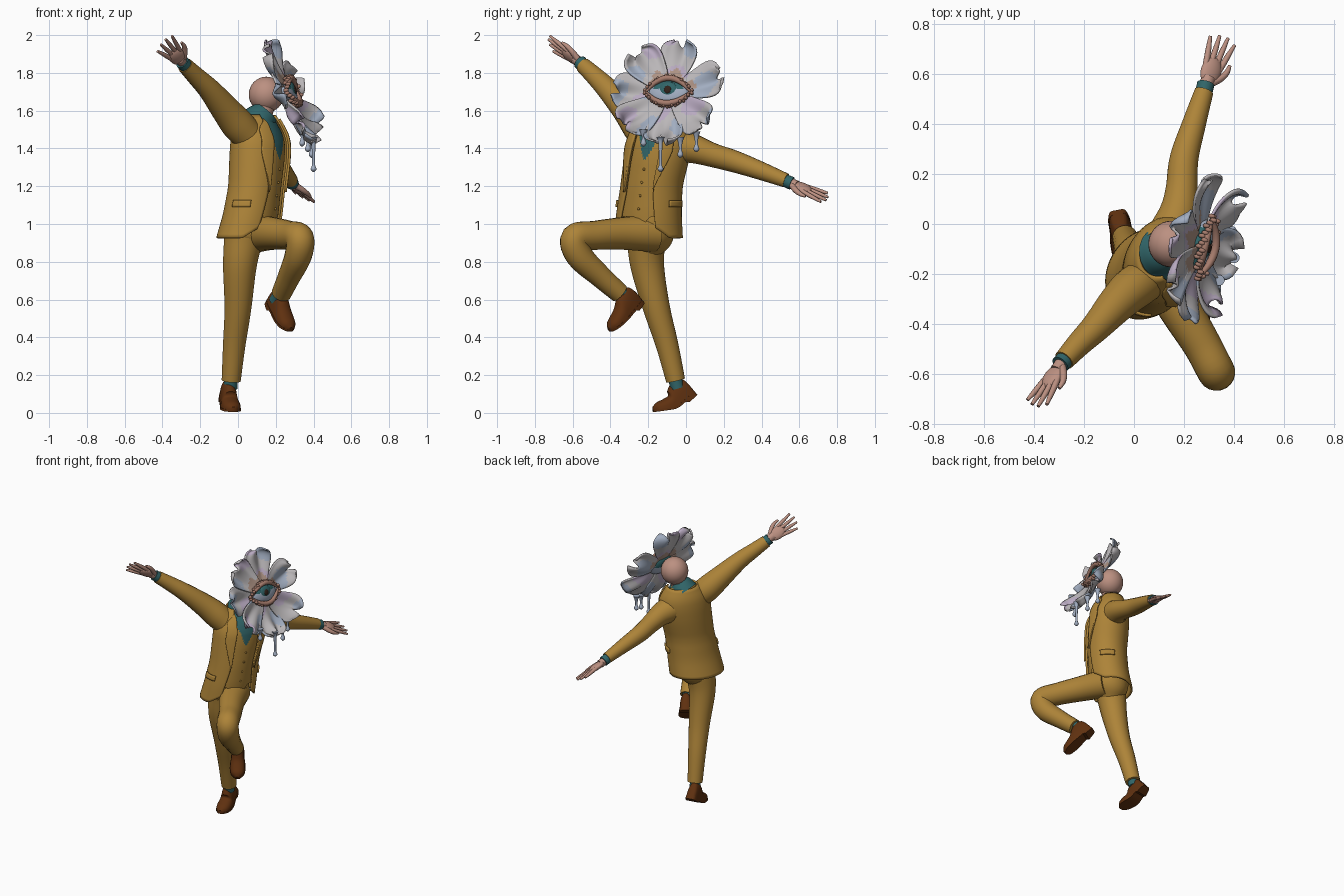
import bpy, bmesh, math
from mathutils import Vector, Matrix

old = bpy.data.objects.get("Cube")
if old:
    bpy.data.objects.remove(old)


def material(name, rgb):
    m = bpy.data.materials.new(name)
    m.use_nodes = True
    m.diffuse_color = (*rgb, 1)
    bsdf = next(n for n in m.node_tree.nodes if n.type == 'BSDF_PRINCIPLED')
    bsdf.inputs["Base Color"].default_value = (*rgb, 1)
    bsdf.inputs["Roughness"].default_value = 0.7
    return m


SUIT = material("ochre cloth", (.42, .23, .04))
TEAL = material("teal shirt", (.03, .13, .14))
SKIN = material("skin", (.5, .28, .22))
SHOE = material("brown leather", (.115, .03, .005))
PALE = material("pale petal", (.49, .47, .48))
BLUE = material("blue petal", (.36, .42, .53))
LILAC = material("lilac petal", (.48, .4, .53))
BEIGE = material("beige petal", (.42, .29, .23))
LID = material("peach eyelid", (.38, .2, .15))
DARK = material("dark pupil", (.03, .015, .01))


def finish(name, bm, mats, rule=None, sharp=45, thick=0):
    bmesh.ops.remove_doubles(bm, verts=bm.verts, dist=1e-5)
    bmesh.ops.recalc_face_normals(bm, faces=bm.faces)
    if rule:
        for f in bm.faces:
            f.material_index = rule(f.calc_center_median())
    me = bpy.data.meshes.new(name)
    bm.to_mesh(me)
    bm.free()
    for m in mats:
        me.materials.append(m)
    for p in me.polygons:
        p.use_smooth = True
    me.set_sharp_from_angle(angle=math.radians(sharp))
    ob = bpy.data.objects.new(name, me)
    bpy.context.collection.objects.link(ob)
    if thick:
        mod = ob.modifiers.new("thickness", 'SOLIDIFY')
        mod.thickness, mod.offset = thick, 0
    return ob


def skin_rings(bm, rings, closed=True, caps=True):
    rows = [[bm.verts.new(p) for p in r] for r in rings]
    n = len(rows[0])
    for a, b in zip(rows, rows[1:]):
        for j in range(n if closed else n - 1):
            k = (j + 1) % n
            bm.faces.new((a[j], a[k], b[k], b[j]))
    if caps:
        bm.faces.new(rows[0])
        bm.faces.new(rows[-1])


def spline(pts, steps=6):
    p = [Vector(q) for q in pts]
    p = [2 * p[0] - p[1]] + p + [2 * p[-1] - p[-2]]
    out = []
    for i in range(1, len(p) - 2):
        a, b, c, d = p[i - 1:i + 3]
        for s in range(steps):
            t = s / steps
            out.append(.5 * (2 * b + (c - a) * t + (2 * a - 5 * b + 4 * c - d) * t * t
                             + (3 * b - a - 3 * c + d) * t ** 3))
    return out + [p[-2]]


def tube(name, pts, mat, sides=20):
    """Smooth tube through (x, y, z, radius) points."""
    s = spline(pts)
    rings, side = [], None
    for i, q in enumerate(s):
        t = (s[min(i + 1, len(s) - 1)] - s[max(i - 1, 0)]).to_3d().normalized()
        side = (side or t.orthogonal())
        side = (side - t * side.dot(t)).normalized()
        up = t.cross(side)
        angs = [math.tau * j / sides for j in range(sides)]
        rings.append([q.to_3d() + (side * math.cos(a) + up * math.sin(a)) * q[3] for a in angs])
    bm = bmesh.new()
    skin_rings(bm, rings)
    return finish(name, bm, [mat])


def ellipsoid(name, matrix, radii, mats, rule=None, seg=24):
    bm = bmesh.new()
    bmesh.ops.create_uvsphere(bm, u_segments=seg, v_segments=seg // 2, radius=1,
                              matrix=matrix @ Matrix.Diagonal((*radii, 1)))
    return finish(name, bm, mats, rule)


def frame(origin, a, b, c):
    m = Matrix((a, b, c)).transposed().to_4x4()
    m.translation = origin
    return m


# Torso surface: height, centre x, centre y, half width, half depth, jacket opening in degrees
SIDE, FWD = Vector((.5, .866, 0)), Vector((.866, -.5, 0))
TORSO = [(.9, .045, -.2, .187, .153, 46), (1.05, .078, -.197, .175, .143, 38),
         (1.2, .1, -.183, .165, .138, 30), (1.35, .112, -.155, .176, .143, 30),
         (1.45, .115, -.14, .178, .138, 27), (1.53, .105, -.125, .145, .11, 32),
         (1.59, .115, -.11, .08, .07, 60)]


def station(z):
    z = min(max(z, TORSO[0][0]), TORSO[-1][0])
    for a, b in zip(TORSO, TORSO[1:]):
        if z <= b[0]:
            t = (z - a[0]) / (b[0] - a[0])
            return [p + (q - p) * t for p, q in zip(a, b)]


def torso_point(z, deg, off):
    near = [station(z + d) for d in (-.03, 0, .03)]
    _, cx, cy, w, d, _ = [sum(c) / 3 for c in zip(*near)]
    a = math.radians(deg)
    return Vector((cx, cy, z)) + SIDE * (w + off) * math.sin(a) + FWD * (d + off) * math.cos(a)


def patch(name, z0, z1, a0, a1, off, mats, rule=None, thick=.012, nz=20, na=40):
    """Cloth panel on the torso: z0 depends on the angle, a0 and a1 on the height."""
    rows = []
    for i in range(nz + 1):
        t, row = i / nz, []
        for j in range(na + 1):
            zn = z0(0) + (z1 - z0(0)) * t
            a = a0(zn) + (a1(zn) - a0(zn)) * j / na
            row.append(torso_point(z0(a) + (z1 - z0(a)) * t, a, off))
        rows.append(row)
    bm = bmesh.new()
    skin_rings(bm, rows, closed=False, caps=False)
    return finish(name, bm, mats, rule, thick=thick)


def shirt_rule(c):
    _, cx, cy, *_ = station(c.z)
    r = c - Vector((cx, cy, c.z))
    return int(r.dot(FWD) > 0 and c.z > 1.33 + abs(r.dot(SIDE)) * 2.1)


patch("vest_and_shirt", lambda a: 1.04 - .05 * math.exp(-((abs(a) - 12) / 10) ** 2), 1.585,
      lambda z: -180, lambda z: 180, -.016, [SUIT, TEAL], shirt_rule, thick=0, nz=60, na=120)
patch("jacket", lambda a: .925 + .05 * max(0, 1 - (min(a, 360 - a) - 40) / 25), 1.575,
      lambda z: station(z)[5], lambda z: 360 - station(z)[5], 0, [SUIT], nz=32, na=64)
for s, label in ((1, "left"), (-1, "right")):
    def edge(z, s=s):
        return s * (station(z)[5] - 2)

    def outer(z, s=s):
        return edge(z) + s * max(1, 24 * min((z - 1.17) / .22, (1.56 - z) / .05, 1))
    patch(label + "_lapel", lambda a: 1.17, 1.555, edge, outer, .011, [SUIT], na=8)
    patch(label + "_pocket_flap", lambda a: 1.09, 1.125, lambda z: s * 62, lambda z: s * 100,
          .01, [SUIT], nz=3, na=10)
for i in range(4):
    ellipsoid("vest_button", Matrix.Translation(torso_point(1.08 + .07 * i, 3, -.014)),
              (.007, .007, .007), [SUIT], seg=10)

# Trousers, sleeves and socks
tube("trouser_hips", [(.07, -.19, 1.12, .12), (.065, -.19, 1.0, .13), (.05, -.19, .92, .12),
                      (.04, -.2, .85, .07)], SUIT)
tube("right_trouser_leg", [(.03, -.21, .93, .105), (.01, -.205, .78, .09), (0, -.157, .56, .072),
                           (-.02, -.1, .36, .06), (-.036, -.055, .172, .051)], SUIT)
tube("left_trouser_leg", [(.1, -.17, .95, .1), (.18, -.33, .95, .087), (.27, -.48, .94, .077),
                          (.327, -.588, .925, .075), (.318, -.563, .83, .072),
                          (.27, -.45, .72, .06), (.23, -.35, .632, .053)], SUIT)
tube("right_sleeve", [(.06, -.22, 1.46, .082), (0, -.255, 1.525, .088), (-.065, -.315, 1.605, .077),
                      (-.15, -.41, 1.71, .06), (-.22, -.48, 1.78, .05),
                      (-.28, -.545, 1.84, .042)], SUIT)
tube("left_sleeve", [(.15, -.04, 1.42, .095), (.178, .05, 1.395, .076), (.19, .14, 1.365, .064),
                     (.2, .26, 1.33, .058), (.24, .4, 1.28, .048), (.28, .53, 1.23, .038)], SUIT)
tube("right_cuff", [(-.27, -.535, 1.83, .036), (-.295, -.562, 1.857, .037)], TEAL)
tube("left_cuff", [(.275, .51, 1.236, .034), (.287, .56, 1.215, .035)], TEAL)
tube("right_sock", [(-.035, -.07, .22, .035), (-.04, -.045, .13, .037)], TEAL)
tube("left_sock", [(.245, -.37, .67, .035), (.2, -.305, .59, .037)], TEAL)

# Collar, neck and head
tube("collar", [(.1, -.115, 1.53, .1), (.123, -.112, 1.56, .088), (.15, -.105, 1.592, .07)], TEAL)
tube("neck", [(.125, -.105, 1.57, .055), (.145, -.085, 1.66, .058)], SKIN)
ellipsoid("head", Matrix.Translation((.15, -.08, 1.685)), (.093, .093, .095), [SKIN], seg=32)


# Hands
def hand(label, wrist, d, thumb):
    wrist, d, thumb = Vector(wrist), Vector(d).normalized(), Vector(thumb)
    s = (thumb - d * thumb.dot(d)).normalized()
    n = d.cross(s)

    def at(x, y, r, z=0):
        return (*(wrist + d * x + s * y + n * z), r)
    tube(label + "_wrist", [at(-.03, 0, .026), at(.04, 0, .028)], SKIN, 14)
    ellipsoid(label + "_palm", frame(wrist + d * .07, d, s, n), (.062, .044, .022), [SKIN])
    for i, size in enumerate((.105, .118, .11, .088)):
        y = .033 - .022 * i
        tube(label + "_finger", [at(.08, y * .9, .013), at(.12, y * 1.15, .0125),
                                 at(.115 + size * .5, y * 1.4, .011),
                                 at(.113 + size, y * 1.7, .007)], SKIN, 10)
    tube(label + "_thumb", [at(.02, .015, .017), at(.06, .048, .015), at(.095, .065, .012),
                            at(.13, .068, .007)], SKIN, 10)


hand("right", (-.29, -.557, 1.853), (-.11, -.175, .115), (.07, -.022, .08))
hand("left", (.285, .55, 1.218), (.075, .2, -.085), (.9, -.45, -.4))


# Shoes: sole curve from heel to toe with a rounded upper
def shoe(label, heel, heading, pitch, bend):
    heel, h = Vector(heel), Vector(heading).normalized()
    side = Vector((-h.y, h.x, 0))
    stations = [(0, .022, .075), (.012, .033, .1), (.05, .042, .118), (.1, .044, .1),
                (.145, .05, .07), (.19, .05, .052), (.225, .04, .04), (.25, .014, .02)]
    pos, last, upper, sole = heel.copy(), 0, [], []
    for d, w, top in spline(stations, 4):
        a = math.radians(pitch - bend * min(max((d - .11) / .05, 0), 1))
        pos = pos + (h * math.cos(a) - Vector((0, 0, math.sin(a)))) * (d - last)
        last = d
        up = h * math.sin(a) + Vector((0, 0, math.cos(a)))
        arc = [math.pi * j / 14 for j in range(15)]
        upper.append([pos + side * w * math.cos(t) + up * top * math.sin(t) ** .7 for t in arc])
        low = .022 if d < .07 else .008
        sole.append([pos + side * w * x * 1.04 + up * y
                     for x, y in ((-1, .004), (1, .004), (1, -low), (-1, -low))])
    for name, rings in (("_shoe_upper", upper), ("_shoe_sole", sole)):
        bm = bmesh.new()
        skin_rings(bm, rings)
        finish(label + name, bm, [SHOE])


shoe("right", (-.065, .042, .113), (.19, -1, 0), 40, 32)
shoe("left", (.173, -.245, .6), (.105, -.16, 0), 43, 4)

# Flower frame: local x across, y up, z outwards
az, el = math.radians(-13), math.radians(18)
N = Vector((math.cos(el) * math.cos(az), math.cos(el) * math.sin(az), math.sin(el)))
U = Vector((-math.sin(az), math.cos(az), 0))
FLOWER = frame(Vector((.268, -.09, 1.695)), U, N.cross(U), N)
TO_FLOWER = FLOWER.inverted()


def petal(k, deg):
    a, rows = math.radians(deg), []
    out, across = Vector((math.cos(a), math.sin(a), 0)), Vector((-math.sin(a), math.cos(a), 0))
    for i in range(21):
        t, row = i / 20 * .985, []
        for j in range(19):
            s = j / 9 - 1
            w = .13 * t ** .75 * (1 - t ** 7) ** .5 + .02 * (1 - t)
            r = .03 + .27 * t - .03 * t ** 5 * math.exp(-(s * 3) ** 2) + .008 * t * math.sin(7 * s + k)
            n = (.012 * (k % 2) + .03 * s * s * t - .03 * math.sin(t * 2.5)
                 + t * t * (.025 - .042 * math.sin(a)) + .024 * t * t * math.sin(5 * s + 2 * k))
            row.append(FLOWER @ (out * r + across * s * w + Vector((0, 0, n))))
        rows.append(row)

    def tint(c):
        p = TO_FLOWER @ c
        v = math.sin(c.y * 23 + k * 2) + math.sin(c.z * 27 - c.y * 11 + k)
        if p.y > .03 and p.xy.length < .125 + .02 * math.sin(p.x * 60):
            return 3
        return 1 if v > .75 else 2 if v < -.95 else 0
    bm = bmesh.new()
    skin_rings(bm, rows, closed=False, caps=False)
    finish("petal", bm, [PALE, BLUE, LILAC, BEIGE], tint, sharp=60, thick=.01)


for k, deg in enumerate((82, 130, 178, 222, 268, 318, 20)):
    petal(k, deg)

# Drips hanging below the petals
for x, y, z, tip in ((.34, -.225, 1.5, 1.41), (.4, -.135, 1.46, 1.275),
                     (.39, -.03, 1.46, 1.35), (.37, .055, 1.49, 1.38)):
    tube("petal_drip", [(x, y, z, .022), (x, y, z - .03, .012), (x, y, tip + .045, .008),
                        (x, y, tip + .016, .016), (x, y, tip, .004)], BLUE, 12)

# Eye in the flower centre
ellipsoid("eyeball", FLOWER, (.108, .07, .036), [BLUE, TEAL],
          lambda c: int((TO_FLOWER @ c).y > .012 and abs((TO_FLOWER @ c).x) < .08), seg=48)
ellipsoid("iris", FLOWER @ Matrix.Translation((0, .012, .026)), (.048, .04, .015), [TEAL])
ellipsoid("pupil", FLOWER @ Matrix.Translation((0, .006, .037)), (.02, .022, .008), [DARK], seg=16)
for s, label in ((1, "upper"), (-1, "lower")):
    lid = [FLOWER @ Vector((.122 * x, s * .07 * (1 - x * x), .018 + .02 * (1 - x * x)))
           for x in (-1, -.6, -.2, .2, .6, 1)]
    tube(label + "_eyelid", [(*p, r) for p, r in zip(lid, (.006, .013, .016, .016, .013, .006))],
         LID, 12)
    for i in range(19):
        x = -1 + i / 9
        y = s * (.008 + .074 * (1 - x * x))
        m = FLOWER @ Matrix.Translation((.128 * x, y, .018 + .008 * (i % 3)))
        ellipsoid(label + "_eyelid_frill", m, (.01, .011, .015), [LID], seg=10)
